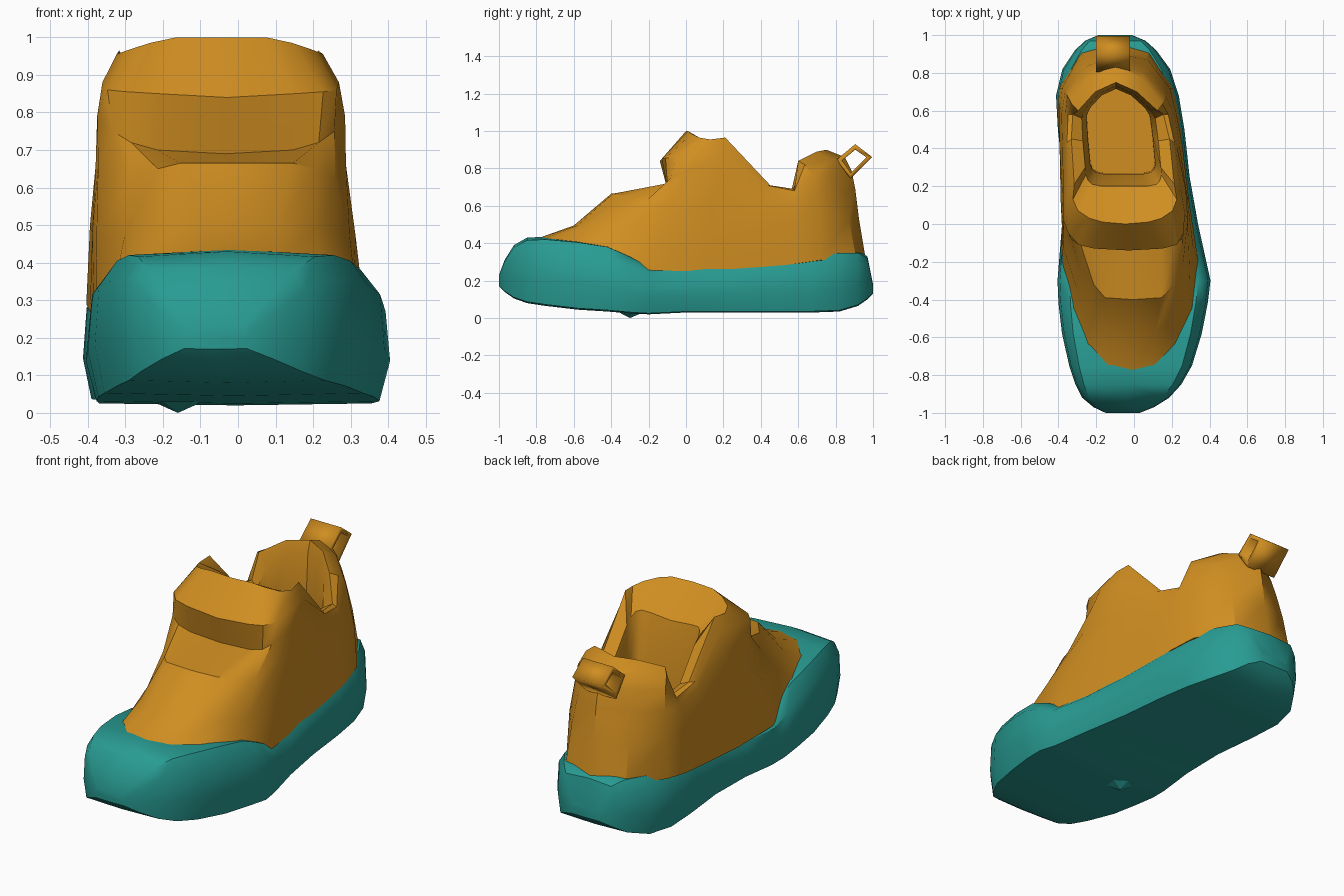
import bpy, bmesh

if "Cube" in bpy.data.objects:
    bpy.data.objects.remove(bpy.data.objects["Cube"])


def lerp_table(table, y):
    for (y0, v0), (y1, v1) in zip(table, table[1:]):
        if y <= y1:
            return v0 + (v1 - v0) * (y - y0) / (y1 - y0)
    return table[-1][1]


def bend(y):
    """Centre line of the curved footprint."""
    return lerp_table([(-1, -.06), (-.8, -.02), (-.3, .0), (.2, -.035), (.7, -.09), (1, -.1)], y)


def lean(y):
    """Extra sideways offset of the upper over the sole."""
    return lerp_table([(-1, 0), (-.35, 0), (-.05, -.025), (.3, -.012), (1, 0)], y)


def finish(name, bm, mat, angle):
    bmesh.ops.recalc_face_normals(bm, faces=bm.faces)
    me = bpy.data.meshes.new(name)
    bm.to_mesh(me)
    bm.free()
    ob = bpy.data.objects.new(name, me)
    bpy.context.collection.objects.link(ob)
    me.materials.append(mat)
    bpy.ops.object.select_all(action='DESELECT')
    bpy.context.view_layer.objects.active = ob
    ob.select_set(True)
    bpy.ops.object.shade_smooth_by_angle(angle=angle)
    return ob


def loft(name, rings, mat, angle):
    """Skin closed rings of points and cap both ends."""
    bm = bmesh.new()
    rows = [[bm.verts.new(p) for p in r] for r in rings]
    n = len(rows[0])
    for a, b in zip(rows, rows[1:]):
        for i in range(n):
            j = (i + 1) % n
            bm.faces.new((a[i], a[j], b[j], b[i]))
    bm.faces.new(rows[0][::-1])
    bm.faces.new(rows[-1])
    return finish(name, bm, mat, angle)


def material(name, rgb):
    m = bpy.data.materials.new(name)
    m.diffuse_color = (*rgb, 1)
    m.use_nodes = True
    m.node_tree.nodes["Principled BSDF"].inputs["Base Color"].default_value = m.diffuse_color
    return m


def mirrored(half, shift=lambda y: 0):
    """Half ring (half width, y, z) -> full ring about the bent centre line."""
    right = [(bend(y) + shift(y) + w, y, z) for w, y, z in half]
    left = [(bend(y) + shift(y) - w, y, z) for w, y, z in half[-2:0:-1]]
    return right + left


teal = material("sole_teal", (.021, .33, .29))
orange = material("upper_orange", (.63, .27, .015))

# Sole: stations along the foot (y, half width, bottom z, top z)
stations = [
    (-1.0, .09, .17, .23), (-.97, .16, .14, .31), (-.92, .23, .105, .39), (-.85, .28, .08, .43),
    (-.75, .325, .065, .435), (-.58, .37, .045, .42), (-.42, .395, .035, .395),
    (-.3, .405, .025, .34), (-.2, .39, .02, .285), (0, .36, .03, .285),
    (.25, .335, .03, .31), (.5, .335, .03, .335), (.68, .325, .03, .35),
    (.82, .285, .035, .36), (.92, .215, .065, .36), (.97, .16, .10, .33), (1.0, .09, .13, .18)]


def sole_section(y, w, b, t):
    h = t - b
    return mirrored([(0, y, b), (.93 * w, y, b + .02 * h), (w, y, b + .36 * h),
                     (.97 * w, y, b + .78 * h), (.84 * w, y, t - .04 * h), (0, y, t)])


loft("sole", [sole_section(*s) for s in stations], teal, .7)

# Small tread nub under the ball of the foot
bm = bmesh.new()
bmesh.ops.create_cone(bm, segments=5, radius1=.0, radius2=.07, depth=.03, cap_ends=True)
nub = finish("tread_nub", bm, teal, .5)
nub.location = (-.16, -.3, .015)

# Upper: half rings running from the front centre to the heel centre
base = [(0, -.81, .42), (.12, -.78, .415), (.23, -.66, .40), (.315, -.46, .375), (.36, -.2, .24),
        (.335, .1, .24), (.325, .42, .27), (.32, .58, .29), (.30, .72, .31), (.18, .91, .32), (0, .96, .32)]
vamp = [(0, -.6, .495), (.12, -.58, .495), (.22, -.5, .49), (.30, -.34, .47), (.345, -.12, .47),
        (.34, .12, .48), (.325, .42, .5), (.31, .58, .5), (.285, .72, .52), (.17, .87, .53), (0, .925, .53)]
lace_step = [(0, -.4, .665), (.15, -.39, .665), (.21, -.32, .65), (.275, -.22, .62), (.33, -.05, .66),
             (.33, .15, .66), (.31, .42, .60), (.30, .58, .60), (.27, .70, .66), (.16, .83, .68), (0, .905, .69)]
lace_shelf = [(0, -.1, .69), (.18, -.1, .70), (.25, -.1, .72), (.295, -.08, .75), (.33, .02, .79),
              (.325, .18, .79), (.295, .42, .67), (.28, .58, .65), (.26, .68, .76), (.15, .80, .78), (0, .885, .79)]
tongue_bulge = [(0, -.14, .84), (.18, -.13, .85), (.26, -.11, .855), (.305, -.05, .86), (.315, .06, .88),
                (.295, .2, .89), (.285, .43, .71), (.265, .58, .68), (.24, .635, .82), (.14, .77, .85), (0, .85, .86)]
rim = [(0, .0, 1.0), (.12, .01, 1.0), (.19, .03, .985), (.25, .07, .965), (.275, .13, .955),
       (.265, .21, .965), (.26, .45, .71), (.24, .58, .69), (.21, .60, .84), (.11, .70, .89), (0, .75, .90)]
# Padded collar edge rolling inwards, then lining down to the insole
collar = [(0, .20, .87), (.12, .20, .88), (.17, .21, .885), (.19, .23, .88), (.20, .26, .86),
          (.20, .30, .83), (.20, .44, .68), (.195, .56, .665), (.17, .61, .77), (.09, .69, .83), (0, .73, .84)]
throat = [(.86 * w, .49 + (y - .465) * .85, .60) for w, y, z in collar]
insole = [(.85 * w, .495 + (y - .465) * .85, .38) for w, y, z in collar]
rings = [base, vamp, lace_step, lace_shelf, tongue_bulge, rim, collar, throat, insole]
loft("upper", [mirrored(r, lean) for r in rings], orange, .6)

# Heel pull tab: a folded strap standing off the back of the collar
bm = bmesh.new()
profile = [(.82, .845), (.905, .915), (.98, .86), (.88, .76)]
edges = [[bm.verts.new((x, y, z)) for y, z in profile] for x in (-.20, -.02)]
for i in range(4):
    j = (i + 1) % 4
    bm.faces.new((edges[0][i], edges[0][j], edges[1][j], edges[1][i]))
tab = finish("heel_pull_tab", bm, orange, .5)
solid = tab.modifiers.new("thickness", 'SOLIDIFY')
solid.thickness = .03
solid.offset = 0
